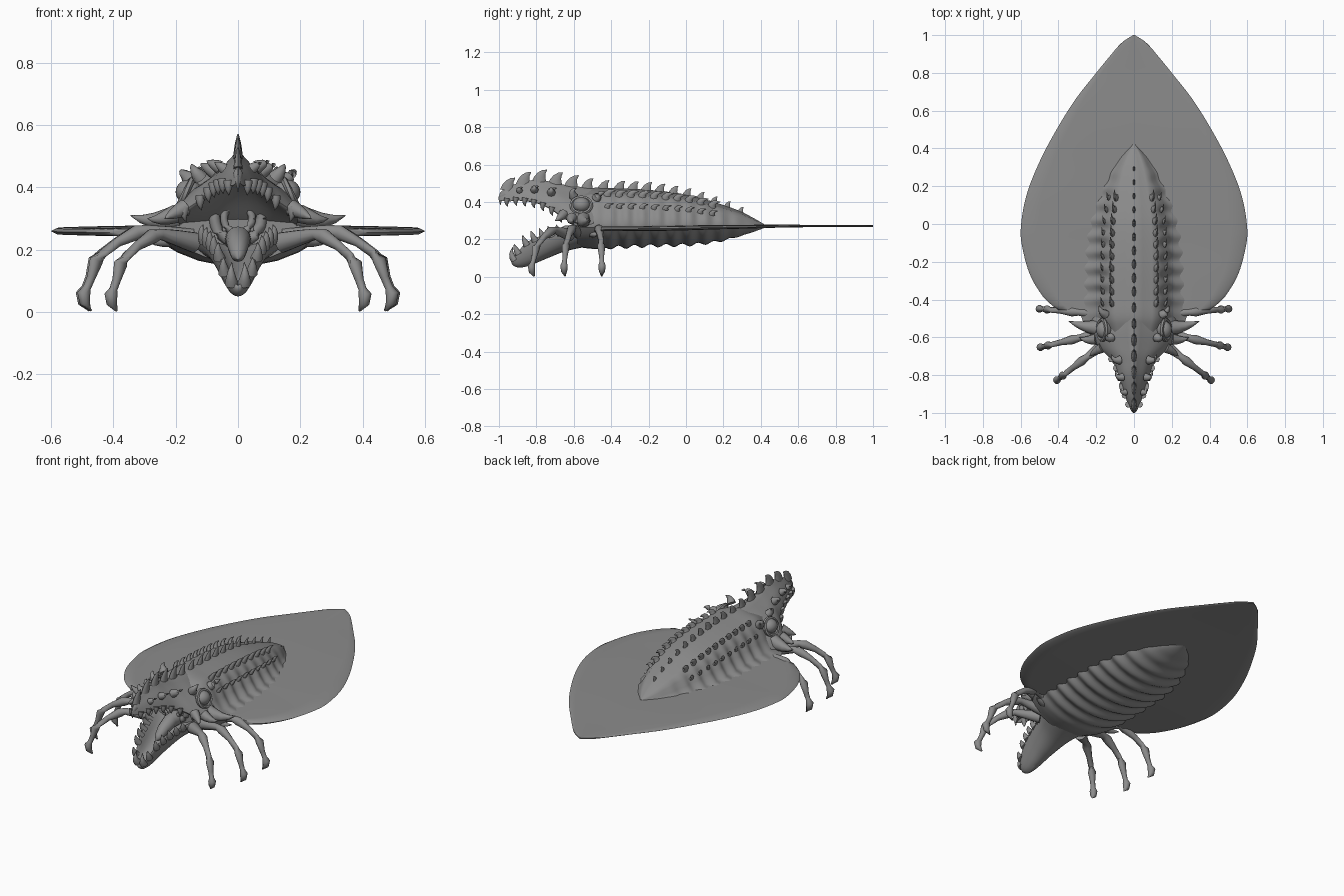
import bpy, bmesh, math
from mathutils import Vector

if "Cube" in bpy.data.objects:
    bpy.data.objects.remove(bpy.data.objects["Cube"])

skin = bpy.data.materials.new("grey_skin")
skin.diffuse_color = (0.26, 0.26, 0.26, 1)
skin.use_nodes = True
skin.node_tree.nodes["Principled BSDF"].inputs["Base Color"].default_value = skin.diffuse_color


def finish(name, bm, angle=50):
    bmesh.ops.remove_doubles(bm, verts=bm.verts, dist=0.0002)
    bmesh.ops.recalc_face_normals(bm, faces=bm.faces)
    me = bpy.data.meshes.new(name)
    bm.to_mesh(me)
    bm.free()
    me.materials.append(skin)
    ob = bpy.data.objects.new(name, me)
    bpy.context.collection.objects.link(ob)
    bpy.ops.object.select_all(action='DESELECT')
    ob.select_set(True)
    bpy.context.view_layer.objects.active = ob
    bpy.ops.object.shade_smooth_by_angle(angle=math.radians(angle))
    return ob


def sample(table, y):
    """Smooth (Catmull-Rom) lookup of the row values at y."""
    y = min(max(y, table[0][0]), table[-1][0])
    i = next(k for k in range(len(table) - 1) if y <= table[k + 1][0])
    a, b = table[i], table[i + 1]
    p, q = table[max(i - 1, 0)], table[min(i + 2, len(table) - 1)]
    h = b[0] - a[0]
    t = (y - a[0]) / h
    out = []
    for k in range(1, len(a)):
        m0 = (b[k] - p[k]) / (b[0] - p[0]) * h
        m1 = (q[k] - a[k]) / (q[0] - a[0]) * h
        out.append((2*t**3 - 3*t*t + 1) * a[k] + (t**3 - 2*t*t + t) * m0
                   + (3*t*t - 2*t**3) * b[k] + (t**3 - t*t) * m1)
    return out


def bridge(bm, rings):
    for a, b in zip(rings, rings[1:]):
        for i in range(len(a)):
            j = (i + 1) % len(a)
            bm.faces.new((a[i], a[j], b[j], b[i]))
    bm.faces.new(rings[0])
    bm.faces.new(rings[-1])


def loft(name, table, profile, n, smooth=1, angle=50):
    """Skin mirrored half profiles (first and last points on x = 0) along y."""
    bm = bmesh.new()
    rings = []
    y0, y1 = table[0][0], table[-1][0]
    for k in range(n + 1):
        y = y0 + (y1 - y0) * k / n
        half = profile(y, *sample(table, y))
        full = half + [(-x, z) for x, z in half[-2:0:-1]]
        rings.append([bm.verts.new((x, y, z)) for x, z in full])
    bridge(bm, rings)
    ob = finish(name, bm, angle)
    if smooth:
        ob.modifiers.new("smooth", 'SUBSURF').levels = smooth
        ob.modifiers["smooth"].render_levels = smooth
    return ob


def tube(bm, pts, radii, sides=8, flat=1.0):
    pts = [Vector(p) for p in pts]
    rings = []
    for i, p in enumerate(pts):
        t = (pts[min(i + 1, len(pts) - 1)] - pts[max(i - 1, 0)]).normalized()
        s = Vector((0, 1, 0)) if abs(t.x) > 0.6 else Vector((1, 0, 0))
        s = (s - t * s.dot(t)).normalized()
        u = t.cross(s)
        rings.append([bm.verts.new(p + radii[i] * (s * math.cos(a) * flat + u * math.sin(a)))
                      for a in [2 * math.pi * k / sides for k in range(sides)]])
    bridge(bm, rings)


def spike(bm, base, mid, tip, r, flat=1.0):
    """Curved thorn through a bezier control point."""
    b, m, t = Vector(base), Vector(mid), Vector(tip)
    fs = [0, .25, .5, .75, 1]
    tube(bm, [b*(1-f)**2 + m*2*f*(1-f) + t*f*f for f in fs],
         [r, r * .82, r * .58, r * .32, r * .04], 8, flat)


# Flat leaf-shaped fin
fin = [(-.455, .40, .256), (-.43, .435, .256), (-.38, .485, .256), (-.27, .55, .257),
       (-.13, .59, .258), (-.03, .60, .26), (.15, .57, .264), (.33, .50, .267),
       (.5, .41, .27), (.66, .31, .271), (.8, .20, .271), (.91, .11, .271),
       (.965, .06, .271), (1.0, .004, .271)]


def fin_profile(y, w, z):
    t = .004 + .008 * max(0, min(1, (.8 - y) / .8))
    return [(0, z + t), (w*.5, z + t*1.3), (w*.85, z + t), (w*.97, z + t*.8), (w, z),
            (w*.97, z - t*.8), (w*.85, z - t), (w*.5, z - t), (0, z - t)]


loft("leaf_fin", fin, fin_profile, 60, 0)

# Ribbed trunk: y, half width, top, bottom
trunk = [(-.58, .16, .45, .16), (-.5, .19, .475, .15), (-.4, .19, .475, .155), (-.2, .19, .465, .165),
         (0, .18, .44, .17), (.15, .15, .40, .185), (.28, .105, .355, .215),
         (.36, .06, .315, .24), (.42, .01, .28, .262)]


def trunk_profile(y, w, zt, zb):
    h, d = zt - .265, .265 - zb
    fade = min(1, max(0, (y + .5) * 8)) * min(1, max(0, (.38 - y) * 5))
    r = math.sin(y * 2 * math.pi / .085) * fade
    e = w * (1 + .045 * r)
    dd = d * (1 + .09 * r)
    pts = [(0, zt), (w*.25, zt - h*.10), (w*.5, zt - h*.14), (w*.62, zt - h*.17),
           (e*.80, zt - h*.38), (e*.95, zt - h*.66), (e*1.12, zt - h*.9), (e*1.45, .265)]
    low = [(e*1.3, .265 - dd*.3), (e, .265 - dd*.62), (e*.65, .265 - dd*.85),
           (e*.3, .265 - dd*.97), (0, .265 - dd)]
    return pts + low


loft("ribbed_trunk", trunk, trunk_profile, 96, 0)

# Upper head and beak: y, half width, crest, lip, palate
head = [(-1.0, .010, .45, .405, .425), (-.95, .035, .485, .40, .43), (-.9, .055, .505, .405, .435),
        (-.8, .088, .525, .39, .44), (-.72, .125, .515, .355, .42), (-.65, .20, .50, .305, .37),
        (-.56, .25, .49, .275, .28), (-.47, .22, .48, .262, .22), (-.36, .16, .465, .262, .22)]


def head_profile(y, w, zt, zl, zr):
    h = zt - zl
    return [(0, zt), (w*.13, zt - h*.13), (w*.36, zt - h*.30), (w*.6, zt - h*.46),
            (w*.82, zt - h*.72), (w, zl), (w*.86, zl + .004),
            (w*.6, zl*.55 + zr*.45), (w*.3, zl*.15 + zr*.85), (0, zr)]


loft("upper_head", head, head_profile, 40)

# Trough-shaped lower jaw: y, half width, rim, underside, trough floor
jaw = [(-.935, .018, .10, .07, .085), (-.91, .04, .125, .048, .085), (-.85, .065, .19, .05, .11),
       (-.75, .095, .23, .09, .145), (-.65, .125, .25, .13, .18), (-.54, .17, .265, .155, .22),
       (-.46, .16, .265, .165, .22)]


def jaw_profile(y, w, zr, zb, zf):
    return [(0, zf), (w*.45, zf + (zr - zf)*.2), (w*.8, zr - .012), (w*.93, zr), (w, zr - .012),
            (w*.85, zb + (zr - zb)*.45), (w*.5, zb + (zr - zb)*.12), (0, zb)]


loft("lower_jaw", jaw, jaw_profile, 30)

# Throat ring and tongue
bm = bmesh.new()
for rad, y, r in ((.075, -.585, .018), (.045, -.60, .012)):
    loop = [(rad*math.cos(a), y, .30 + rad*math.sin(a)) for a in
            [2*math.pi*k/24 for k in range(25)]]
    tube(bm, loop, [r] * 25)
tube(bm, [(0, -.55, .23), (0, -.64, .235), (0, -.70, .21), (0, -.75, .18), (0, -.77, .17)],
     [.045, .04, .034, .022, .003], 12)
finish("throat_and_tongue", bm)

# Crest thorns along the spine, leaning back
bm = bmesh.new()
y = -.955
while y < .3:
    zt = sample(head, y)[1] if y < -.4 else sample(trunk, y)[1]
    s = .055 if y < -.6 else .046 - .02 * max(0, y + .2) / .5
    spike(bm, (0, y, zt - .022), (0, y + .005, zt + s*.55), (0, y + s*.75, zt + s*.85), s*.72, .38)
    y += .085 if y < -.4 else .072
finish("spine_thorns", bm)

# Rows of smaller thorns on the flanks
bm = bmesh.new()
for s in (-1, 1):
    for k in range(10):
        y = -.42 + k * .062
        w, zt, zb = sample(trunk, y)
        h = zt - .265
        for f, drop, r in ((.60, .17, .024), (.86, .46, .017)):
            x, z = s * w * f, zt - h * drop - .008
            spike(bm, (x, y, z), (x + s*.012, y, z + r*1.3), (x + s*.012, y + r*1.9, z + r*1.2), r, .6)
finish("flank_thorns", bm)

# Cheek horns, brow horns and snout thorns
bm = bmesh.new()
horns = [((.19, -.55, .305), (.28, -.545, .28), (.345, -.515, .31), .042),
         ((.20, -.61, .315), (.26, -.62, .29), (.29, -.60, .30), .03),
         ((.17, -.655, .335), (.22, -.68, .31), (.235, -.70, .30), .028),
         ((.15, -.48, .42), (.18, -.465, .45), (.185, -.43, .455), .026),
         ((.12, -.60, .43), (.145, -.62, .46), (.15, -.585, .475), .025),
         ((.19, -.50, .24), (.25, -.50, .22), (.29, -.47, .225), .03),
         ((.075, -.72, .45), (.11, -.73, .47), (.12, -.69, .475), .024),
         ((.06, -.81, .465), (.09, -.82, .48), (.10, -.785, .485), .022),
         ((.045, -.89, .46), (.065, -.90, .475), (.075, -.87, .48), .018)]
for s in (-1, 1):
    for *pts, r in horns:
        spike(bm, *[(s * x, y, z) for x, y, z in pts], r)
finish("head_horns", bm)

# Teeth along both jaws, with a hooked beak tip and chin tip
bm = bmesh.new()
for s in (-1, 1):
    for k in range(7):
        y = -.955 + k * .048
        w, zt, zl, zr = sample(head, y)
        spike(bm, (s*w*.93, y, zl + .02), (s*w*.97, y - .01, zl - .01), (s*w*.9, y + .004, zl - .026), .017)
    for k in range(6):
        y = -.895 + k * .045
        w, zr, zb, zf = sample(jaw, y)
        spike(bm, (s*w*.9, y, zr - .02), (s*w*1.05, y - .02, zr + .012), (s*w*.95, y - .024, zr + .034), .02)
    spike(bm, (s*.02, -.915, .09), (s*.025, -.945, .12), (s*.02, -.925, .16), .022)
spike(bm, (0, -.965, .44), (0, -1.0, .43), (0, -.992, .385), .024, .7)
finish("teeth", bm)

# Eyes with raised lids
for side, s in (("left", 1), ("right", -1)):
    bm = bmesh.new()
    bmesh.ops.create_uvsphere(bm, u_segments=24, v_segments=14, radius=.047)
    for v in bm.verts:
        v.co = Vector((v.co.x * .9 + s*.158, v.co.y - .56, v.co.z * .85 + .385))
    lid = [(s * (.168 - .022 * math.sin(a)), -.56 + .053*math.cos(a), .383 + .042*math.sin(a))
           for a in [2*math.pi*k/24 for k in range(25)]]
    tube(bm, lid, [.011] * 25, 6)
    finish(side + "_eye", bm)

# Three pairs of jointed, clawed legs: root, then foot in plan, sideways reach profile
bm = bmesh.new()
reach = [(0, .235), (.22, .25), (.42, .262), (.52, .255), (.70, .225), (.84, .19), (.91, .165),
         (.96, .11), (1.0, .078), (1.03, .06), (1.02, .03), (.96, .004)]
thick = [.034, .026, .018, .025, .016, .015, .022, .014, .013, .021, .017, .004]
for s in (-1, 1):
    for x0, y0, x1, y1 in ((.15, -.48, .49, -.45), (.15, -.57, .485, -.65), (.14, -.62, .40, -.82)):
        low = .012 if x1 < .45 else 0
        pts = [(s*(x0 + (x1 - x0)*f), y0 + (y1 - y0)*f, z - low*min(1, z*5)) for f, z in reach]
        tube(bm, pts, thick, 10)
finish("legs", bm, 70)
